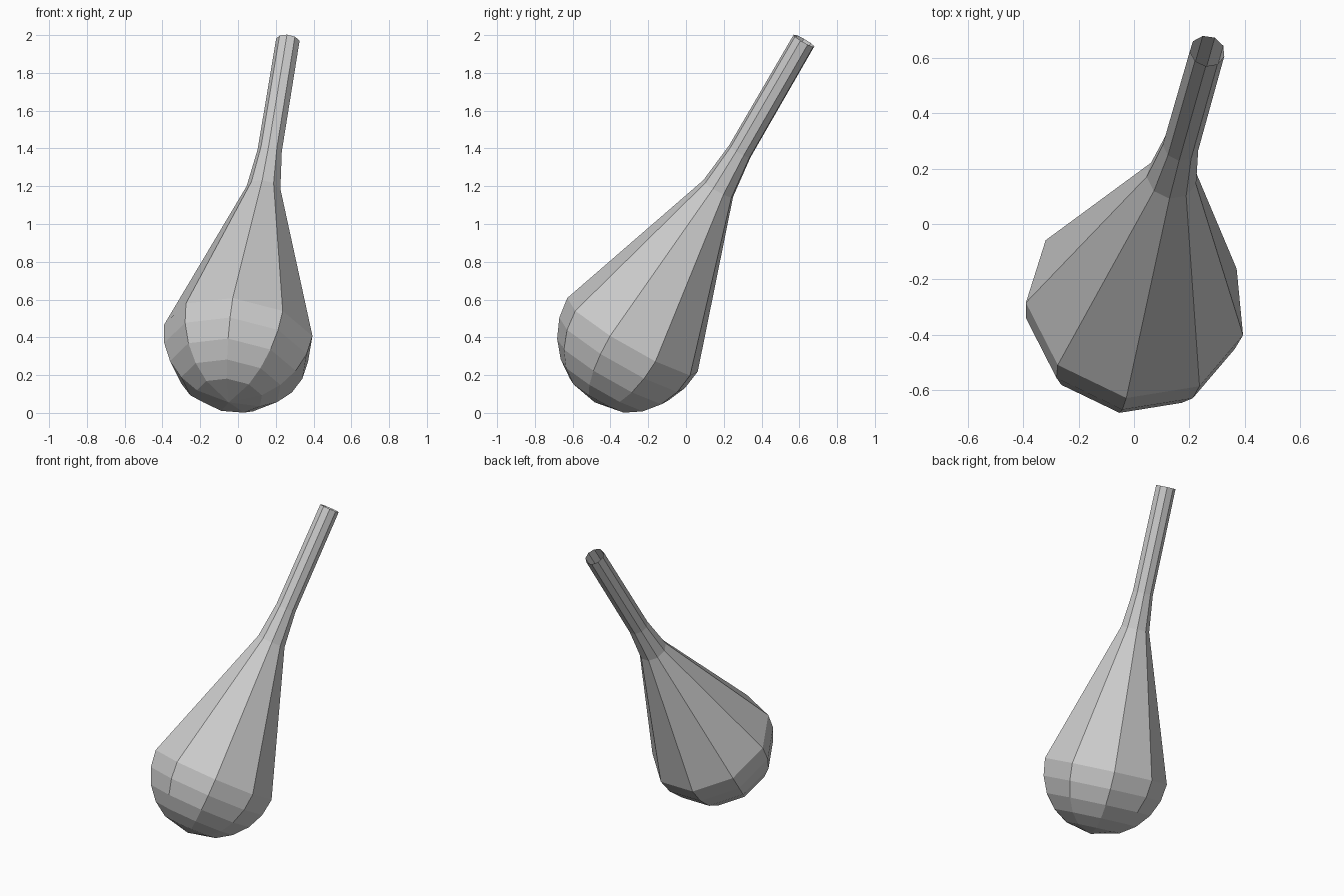
import bpy, bmesh
from math import cos, sin, radians, tau
from mathutils import Vector, Matrix

if "Cube" in bpy.data.objects:
    bpy.data.objects.remove(bpy.data.objects["Cube"])

SIDES = 9
R = 0.404

# tilted frame: bulb centre to tip of the neck
centre = Vector((0.008, -0.283, 0.402))
axis = Vector((0.257, 0.908, 1.568)).normalized()
u = Vector((axis.y, -axis.x, 0)).normalized()
v = axis.cross(u)
frame = Matrix.Translation(centre) @ Matrix((u, v, axis)).transposed().to_4x4()

# profile as (radius, height): round bulb, long cone, thin open neck
profile = [(R * cos(radians(a)), -R * sin(radians(a))) for a in (64, 48, 32, 16, 0)]
profile += [(0.092, 0.914), (0.066, 1.145), (0.064, 1.83)]

bm = bmesh.new()
rings = []
for r, h in profile:
    ring = []
    for i in range(SIDES):
        t = tau * i / SIDES - radians(1.5)
        ring.append(bm.verts.new((r * cos(t), r * sin(t), h)))
    rings.append(ring)

# bottom fan and side walls
pole = bm.verts.new((0, 0, -R))
for i in range(SIDES):
    j = (i + 1) % SIDES
    bm.faces.new((pole, rings[0][j], rings[0][i]))
    for a, b in zip(rings, rings[1:]):
        bm.faces.new((a[i], a[j], b[j], b[i]))

bm.transform(frame)
mesh = bpy.data.meshes.new("bulb_with_neck")
bm.to_mesh(mesh)
bm.free()
bpy.context.collection.objects.link(bpy.data.objects.new("bulb_with_neck", mesh))
